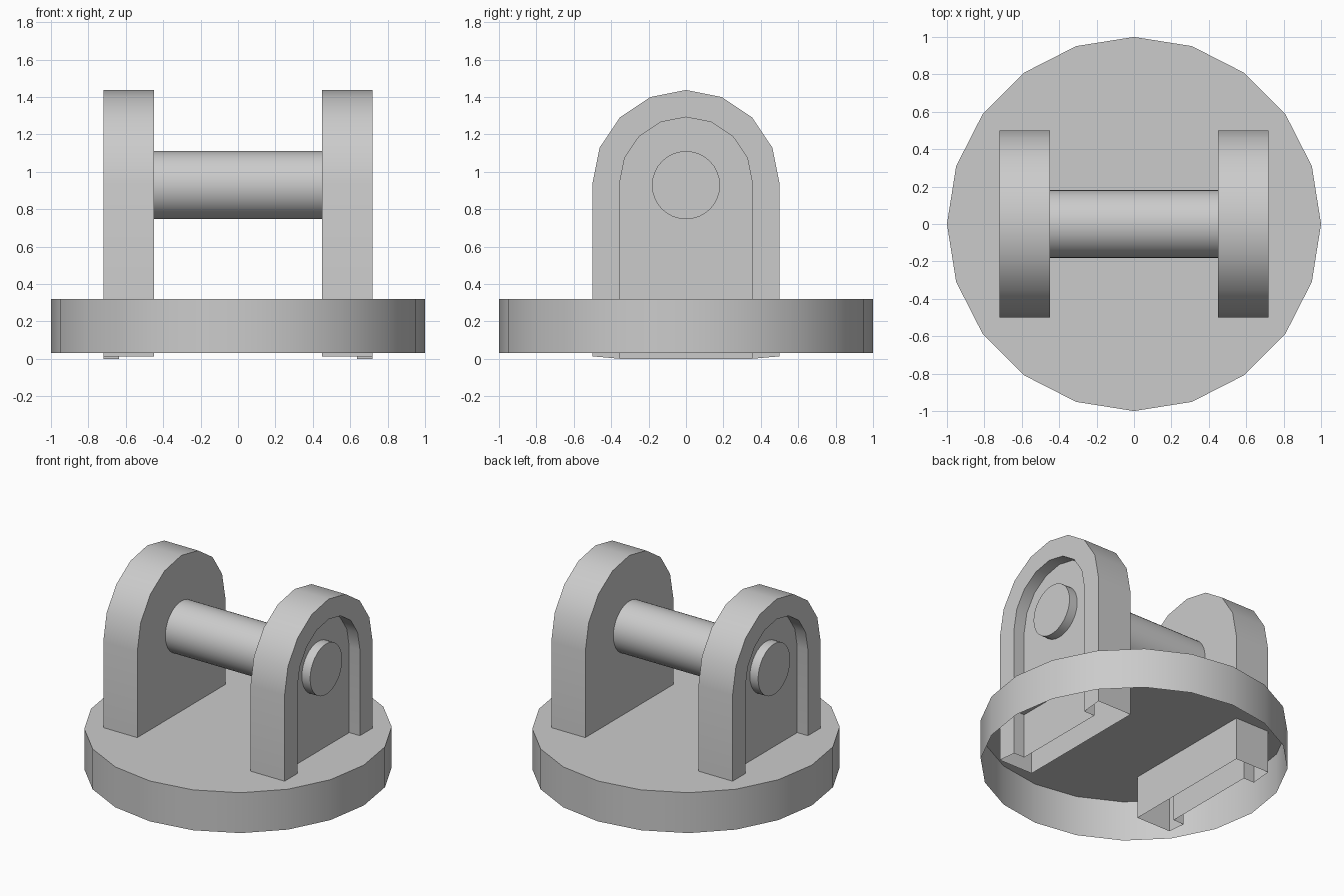
import bpy, bmesh, math

if "Cube" in bpy.data.objects:
    bpy.data.objects.remove(bpy.data.objects["Cube"])


def finish(name, bm, flip_check=True):
    if flip_check:
        bmesh.ops.recalc_face_normals(bm, faces=bm.faces)
    me = bpy.data.meshes.new(name)
    bm.to_mesh(me)
    bm.free()
    ob = bpy.data.objects.new(name, me)
    bpy.context.collection.objects.link(ob)
    bpy.ops.object.select_all(action='DESELECT')
    ob.select_set(True)
    bpy.context.view_layer.objects.active = ob
    bpy.ops.object.shade_smooth_by_angle(angle=math.radians(30))
    return ob


def circle(bm, n, r, fn):
    return [bm.verts.new(fn(r * math.cos(2 * math.pi * i / n),
                            r * math.sin(2 * math.pi * i / n))) for i in range(n)]


def bridge(bm, a, b, closed=False):
    n = len(a)
    for i in range(n if closed else n - 1):
        j = (i + 1) % n
        bm.faces.new((a[i], a[j], b[j], b[i]))


# Round base: 20-sided disc, hollow underneath
bm = bmesh.new()
low = circle(bm, 20, 1.0, lambda u, v: (u, v, 0.03))
top = circle(bm, 20, 1.0, lambda u, v: (u, v, 0.32))
bridge(bm, low, top, True)
bm.faces.new(top)
finish("round_base", bm, False)


def arch(bm, x, r, foot, zc=0.937, n=8):
    pts = [(r, foot)]
    pts += [(r * math.cos(math.pi * i / n), zc + r * math.sin(math.pi * i / n))
            for i in range(n + 1)]
    pts.append((-r, foot))
    return [bm.verts.new((x, y, z)) for y, z in pts]


# Arched brackets with a recessed outer face, open at the bottom
for side, label in ((1, "right"), (-1, "left")):
    bm = bmesh.new()
    inner = arch(bm, side * 0.45, 0.50, 0.013)
    outer = arch(bm, side * 0.72, 0.50, 0.013)
    rim = arch(bm, side * 0.72, 0.355, 0.0)
    panel = arch(bm, side * 0.635, 0.355, 0.0)
    bm.faces.new(inner)
    bridge(bm, inner, outer)
    bridge(bm, outer, rim)
    bridge(bm, rim, panel)
    bm.faces.new(panel)
    # make the inner face point toward the centre, the rest follows
    bmesh.ops.recalc_face_normals(bm, faces=bm.faces)
    bm.faces.ensure_lookup_table()
    bm.normal_update()
    if bm.faces[0].normal.x * side > 0:
        bmesh.ops.reverse_faces(bm, faces=bm.faces)
    finish(label + "_bracket", bm, False)

# Cross pin running through both brackets
bm = bmesh.new()
ends = [circle(bm, 32, 0.182, lambda u, v, x=x: (x, u, 0.928 + v)) for x in (-0.70, 0.70)]
bridge(bm, ends[0], ends[1], True)
for e in ends:
    bm.faces.new(e)
finish("cross_pin", bm)
